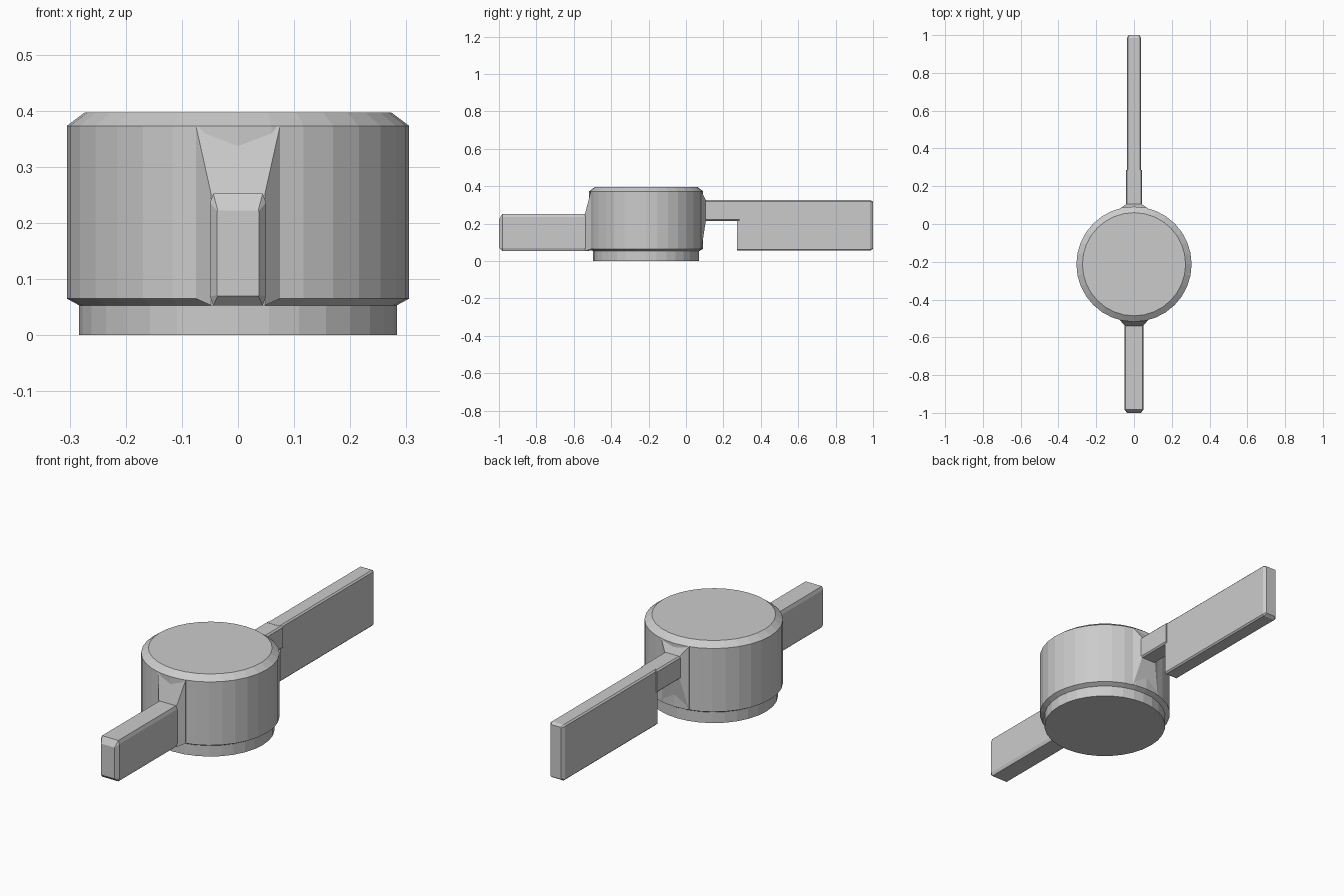
import bpy, bmesh
from math import cos, sin, pi, sqrt

if "Cube" in bpy.data.objects:
    bpy.data.objects.remove(bpy.data.objects["Cube"])

CY = -0.213   # y of the hub axis
R = 0.305     # hub radius


def finish(name, bm):
    bmesh.ops.recalc_face_normals(bm, faces=bm.faces)
    mesh = bpy.data.meshes.new(name)
    bm.to_mesh(mesh)
    bm.free()
    obj = bpy.data.objects.new(name, mesh)
    bpy.context.collection.objects.link(obj)
    return obj


def loft(name, rings):
    """Skin a list of equal-length closed rings and cap both ends."""
    bm = bmesh.new()
    loops = [[bm.verts.new(p) for p in ring] for ring in rings]
    n = len(loops[0])
    for a, b in zip(loops, loops[1:]):
        for i in range(n):
            j = (i + 1) % n
            bm.faces.new((a[i], a[j], b[j], b[i]))
    bm.faces.new(loops[0])
    bm.faces.new(loops[-1])
    return finish(name, bm)


def circle(r, z, n=32):
    return [(r * cos(2 * pi * i / n), CY + r * sin(2 * pi * i / n), z) for i in range(n)]


def octagon(y, hx, z0, z1, cx, cz):
    """Chamfered rectangle in the xz plane."""
    return [(-hx + cx, y, z0), (hx - cx, y, z0), (hx, y, z0 + cz), (hx, y, z1 - cz),
            (hx - cx, y, z1), (-hx + cx, y, z1), (-hx, y, z1 - cz), (-hx, y, z0 + cz)]


def collar(name, side, y_end, hx, z0, z1):
    """Tapered web from the hub wall to the root of an arm."""
    w = 0.075
    y_hub = CY + side * sqrt(R * R - w * w)
    bm = bmesh.new()
    for s in (-1, 1):
        for p in ((s * w, y_hub, 0.065), (s * w, y_hub, 0.373),
                  (s * w, CY + side * 0.2, 0.065), (s * w, CY + side * 0.2, 0.373),
                  (s * hx, y_end, z0), (s * hx, y_end, z1)):
            bm.verts.new(p)
    bmesh.ops.convex_hull(bm, input=bm.verts)
    bmesh.ops.dissolve_limit(bm, angle_limit=0.01, verts=bm.verts, edges=bm.edges)
    return finish(name, bm)


# Hub with stepped base and chamfered rims
loft("hub", [circle(0.283, 0), circle(0.283, 0.053), circle(R, 0.065),
             circle(R, 0.373), circle(0.273, 0.397)])

# Webs joining the arms to the hub
collar("front_collar", -1, -0.54, 0.048, 0.053, 0.252)
collar("back_collar", 1, 0.106, 0.04, 0.215, 0.325)

# Short front arm
loft("front_arm", [octagon(-0.52, 0.05, 0.053, 0.252, 0.006, 0.016),
                   octagon(-0.982, 0.05, 0.053, 0.252, 0.006, 0.016),
                   octagon(-1.0, 0.037, 0.07, 0.222, 0.001, 0.001)])

# Neck and long back blade
loft("back_neck", [octagon(0.08, 0.043, 0.215, 0.325, 0.007, 0.007),
                   octagon(0.285, 0.043, 0.215, 0.325, 0.007, 0.007)])
loft("back_blade", [octagon(0.272, 0.038, 0.055, 0.326, 0.007, 0.007),
                    octagon(0.985, 0.038, 0.055, 0.326, 0.007, 0.007),
                    octagon(1.0, 0.028, 0.065, 0.318, 0.003, 0.003)])
